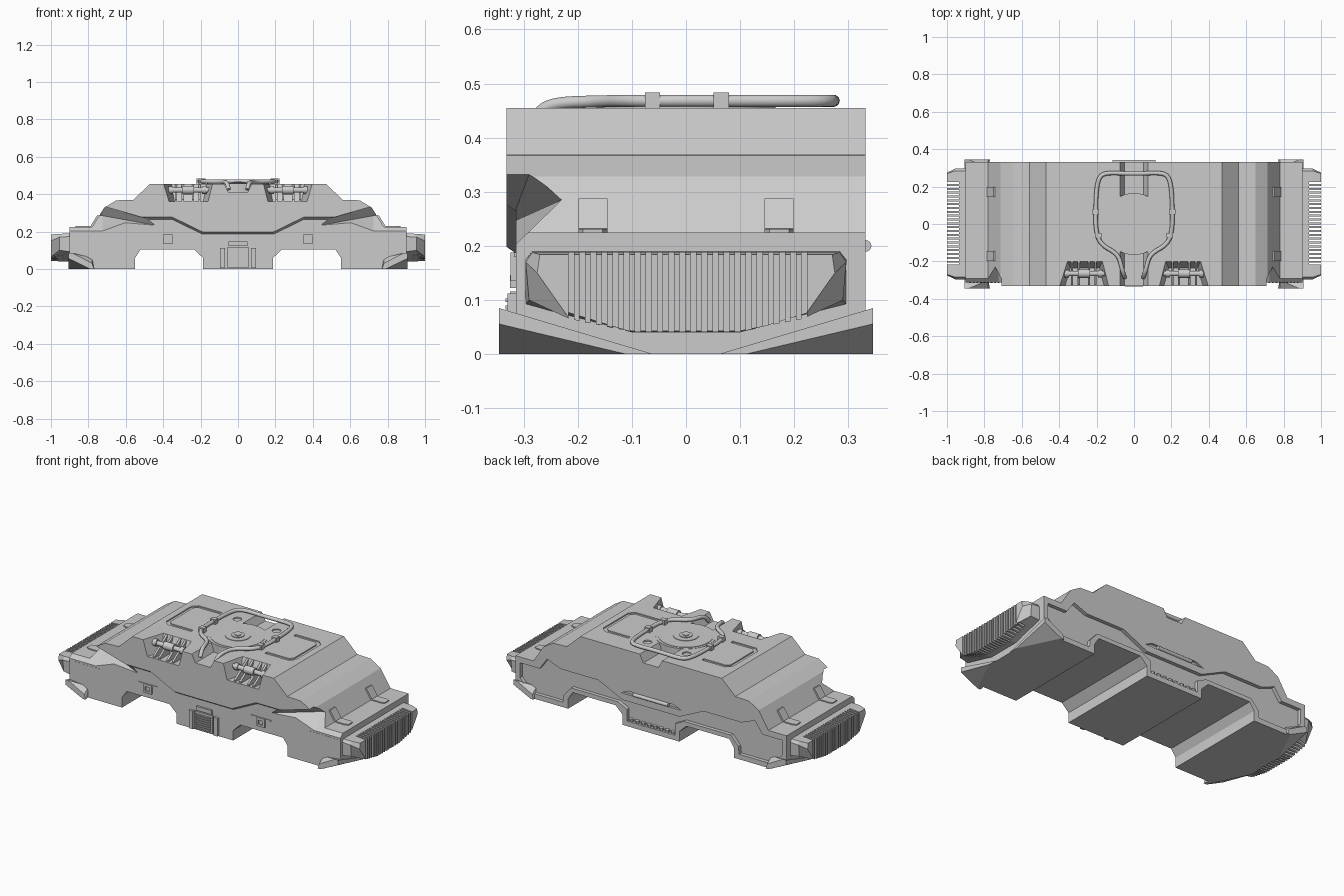
import bpy, bmesh, math
from mathutils import Vector

if "Cube" in bpy.data.objects:
    bpy.data.objects.remove(bpy.data.objects["Cube"])

mat = bpy.data.materials.new("hull_grey")
mat.diffuse_color = (0.6, 0.6, 0.6, 1)
mat.use_nodes = True
mat.node_tree.nodes["Principled BSDF"].inputs["Base Color"].default_value = mat.diffuse_color


def finish(name, bm):
    bmesh.ops.recalc_face_normals(bm, faces=bm.faces)
    me = bpy.data.meshes.new(name)
    bm.to_mesh(me)
    bm.free()
    me.materials.append(mat)
    ob = bpy.data.objects.new(name, me)
    bpy.context.collection.objects.link(ob)
    return ob


def loft(name, sections):
    """Skin equal-length rings of points and cap both ends."""
    bm = bmesh.new()
    rings = [[bm.verts.new(p) for p in s] for s in sections]
    n = len(rings[0])
    for a, b in zip(rings, rings[1:]):
        for i in range(n):
            bm.faces.new((a[i], a[(i + 1) % n], b[(i + 1) % n], b[i]))
    bm.faces.new(rings[0])
    bm.faces.new(rings[-1])
    return finish(name, bm)


def hull(name, pts):
    bm = bmesh.new()
    bmesh.ops.convex_hull(bm, input=[bm.verts.new(p) for p in pts])
    return finish(name, bm)


def box(name, x0, x1, y0, y1, z0, z1):
    return hull(name, [(x, y, z) for x in (x0, x1) for y in (y0, y1) for z in (z0, z1)])


def rod(name, a, b, r, sides=16):
    a, b = Vector(a), Vector(b)
    q = (b - a).to_track_quat('Z', 'Y')
    ring = [q @ Vector((r * math.cos(t), r * math.sin(t), 0))
            for t in (2 * math.pi * i / sides for i in range(sides))]
    ob = loft(name, [[a + v for v in ring], [b + v for v in ring]])
    bpy.context.view_layer.objects.active = ob
    ob.select_set(True)
    bpy.ops.object.shade_smooth_by_angle(angle=math.radians(35))
    ob.select_set(False)
    return ob


def cut(ob, cutter):
    m = ob.modifiers.new("cut", 'BOOLEAN')
    m.operation, m.solver, m.object = 'DIFFERENCE', 'EXACT', cutter
    bpy.context.view_layer.objects.active = ob
    bpy.ops.object.modifier_apply(modifier=m.name)
    bpy.data.objects.remove(cutter)


def both(half):
    """Mirror a half outline across the first coordinate."""
    return half + [(-a, b) for a, b in reversed(half) if a]


def slab(name, outline, y0, y1):
    return loft(name, [[(x, y, z) for x, z in outline] for y in (y0, y1)])


# main hull: front outline pulled through the depth
outline = both([(0.47, .455), (.56, .37), (.65, .367), (.715, .328), (.78, .225), (.9, .225),
                (.9, 0), (.55, 0), (.55, .06), (.52, .105), (.235, .105), (.188, .06), (.188, 0)])
body = slab("hull", outline, -.332, .332)

# front lower panel set back under the stepped edge
band = [(0, .2), (.19, .2), (.35, .278), (.6, .278), (.715, .332), (1.1, .34), (1.1, -.1)]
inner = [(x, z - .014 if z > 0 else z) for x, z in band]
cut(body, loft("cutter", [[(x, -.36, z + .003) for x, z in both(band)],
                          [(x, -.334, z) for x, z in both(band)],
                          [(x, -.314, z) for x, z in both(inner)]]))
# back lower panel, framed by a rim
back = [(0, .15), (.19, .15), (.35, .225), (.6, .225), (.69, .26), (.74, .19), (.87, .19), (.87, .1),
        (.8, .03), (.585, .03), (.58, .075), (.53, .13), (.22, .13), (.16, .1), (.16, .03), (0, .03)]
cut(body, slab("cutter", both(back), .31, .36))
cut(body, slab("cutter", [(-.2, .19), (.2, .19), (.15, .212), (-.15, .212)], .318, .36))

# top channel
cut(body, loft("cutter", [[(-.05, y, .408), (.05, y, .408), (.077, y, .46), (-.077, y, .46)]
                          for y in (-.4, .4)]))


def corner_cutter(s, t):
    """Slanted underside at each lower corner."""
    pts = [Vector((.905 * s, .11 * t, 0)), Vector((.79 * s, .345 * t, 0)), Vector((.905 * s, .346 * t, .056))]
    c = sum(pts, Vector()) / 3
    return hull("cutter", [c + (p - c) * 1.8 for p in pts] + [(1.05 * s, .5 * t, -.15)])


for s in (1, -1):
    # notch and slanted shoulder at the front corners
    tri = lambda x, *p: [(x * s, y, z) for y, z in p]
    full = ((-.23, .285), (-.288, .337), (-.42, .337), (-.42, .10))
    cut(body, loft("cutter", [tri(.45, (-.313, .235), (-.318, .258), (-.42, .258), (-.42, .2)),
                              tri(.725, *full), tri(1, *full)]))
    # recesses holding the front pipes
    cut(body, hull("cutter", [(x * s, y, z) for x, y, z in
              ((.125, -.35, .48), (.41, -.35, .48), (.165, -.19, .48), (.36, -.19, .48),
               (.155, -.35, .362), (.375, -.35, .362), (.185, -.235, .362), (.34, -.235, .362))]))
    # C-shaped groove on the roof
    c_shape = [(.245, .2), (.4, .2), (.43, .17), (.43, -.065), (.4, -.095), (.245, -.095), (.245, -.075),
               (.39, -.075), (.41, -.055), (.41, .16), (.39, .18), (.245, .18)]
    cut(body, loft("cutter", [[(x * s, y, z) for x, y in c_shape] for z in (.448, .48)]))
    cut(body, rod("cutter", (.13 * s, .18, .448), (.13 * s, .18, .48), .024))

    # front pipes with collars and ribs
    rod("recess_pipe", (.15 * s, -.265, .422), (.39 * s, -.265, .422), .014)
    rod("pipe_collar", (.235 * s, -.265, .422), (.3 * s, -.265, .422), .023)
    for x in (.18, .36):
        rod("pipe_end_ring", ((x - .012) * s, -.265, .422), ((x + .012) * s, -.265, .422), .02)
    for x in (.2, .235, .29, .325):
        hull("recess_rib", [((x + d) * s, y, z) for d in (0, .012)
                            for y, z in ((-.325, .36), (-.22, .36), (-.185, .452), (-.205, .452), (-.325, .372))])

    # shoulder tabs
    for y in (-.172, .172):
        hull("shoulder_tab", [(x * s, y + d, z) for d in (-.027, .027) for x, z in
                              ((.742, .286), (.752, .288), (.787, .232), (.78, .22))])
        hull("shoulder_pad", [(x * s, y + d, z) for x, d in
                              ((.78, -.027), (.78, .027), (.85, -.027), (.85, .027), (.868, -.018), (.868, .018))
                              for z in (.22, .231)])

    # end bumper with slotted grille
    base = both([(.285, .19), (.297, .175), (.297, .09), (.1, .04)])
    mid = both([(.284, .188), (.296, .17), (.29, .1), (.1, .041)])
    tip = both([(.27, .184), (.275, .15), (.215, .065), (.1, .043)])
    grille = loft("end_grille", [[(x * s, y, z) for y, z in ring]
                                 for x, ring in ((.88, base), (.955, mid), (1, tip))])
    slots = bmesh.new()
    for i in range(22):
        y = -.212 + i * .0205
        v = bmesh.ops.create_cube(slots, size=1)["verts"]
        for p in v:
            p.co = Vector(((.99 + p.co.x * .11) * s, y + p.co.y * .010, .11 + p.co.z * .3))
    cut(grille, finish("cutter", slots))

    for t in (1, -1):
        # lower corner plates
        cut(body, corner_cutter(s, t))
        plate = hull("corner_plate", [(x * s, y * t, z) for x, y, z in
                     ((.905, .06, 0), (.905, .345, .085), (.905, .345, 0), (.885, .06, 0), (.885, .345, .085),
                      (.78, .345, .03), (.77, .345, 0), (.78, .30, .06), (.78, .3, 0))])
        cut(plate, corner_cutter(s, t))

    # slanted vent ribs on the shoulder chamfer
    for i in range(10):
        x = .7 + i * .019
        hull("shoulder_vent", [((x + d) * s, y - o, z - o) for d in (0, .009)
                               for y, z in ((-.296, .212), (-.309, .198)) for o in (0, .006)])

    # small latch on the front panel
    frame = box("front_latch", .348 * s, .402 * s, -.324, -.31, .135, .188)
    cut(frame, box("cutter", .36 * s, .39 * s, -.34, -.317, .147, .172))
    box("latch_bar", .31 * s, .44 * s, -.318, -.31, .18, .188)
    # centre vent posts
    box("vent_post", .07 * s, .095 * s, -.33, -.31, .005, .112)
    # hose clips
    for y, x in ((-.062, .192), (.065, .204)):
        box("hose_clip", (x - .017) * s, (x + .017) * s, y - .014, y + .014, .45, .483)

# centre front vent
box("vent_frame", -.058, .058, -.325, -.31, .008, .116)
for i in range(7):
    box("vent_slat", -.047, .047, -.333, -.32, .018 + i * .013, .025 + i * .013)
box("vent_cap", -.052, .052, -.325, -.31, .122, .146)

# roof turntable
for r, z in ((.165, .4565), (.15, .459), (.07, .462), (.05, .459), (.036, .466), (.018, .469)):
    rod("turntable_ring", (0, 0, .4), (0, 0, z), r, 40)

# roof hose, one loop around the turntable
half = [(.05, -.285, .425), (.055, -.27, .452), (.065, -.235, .465), (.085, -.16, .467), (.18, -.11, .468),
        (.205, -.03, .468), (.205, .08, .468), (.2, .2, .468), (.18, .265, .468), (.12, .274, .468), (.05, .27, .468)]
path = half + [(-x, y, z) for x, y, z in reversed(half)]
cu = bpy.data.curves.new("roof_hose", 'CURVE')
cu.dimensions = '3D'
cu.bevel_depth, cu.bevel_resolution, cu.use_fill_caps = .0115, 3, True
sp = cu.splines.new('NURBS')
sp.points.add(len(path) - 1)
for p, co in zip(sp.points, path):
    p.co = (*co, 1)
sp.order_u, sp.use_endpoint_u, sp.resolution_u = 3, True, 5
cu.materials.append(mat)
bpy.context.collection.objects.link(bpy.data.objects.new("roof_hose", cu))

# back rod and lower knuckles
rod("back_rod", (-.115, .332, .2), (.115, .332, .2), .0105)
for i in range(8):
    x = -.14 + i * .04
    rod("back_knuckle", (x, .318, .004), (x, .318, .045), .014, 10)
